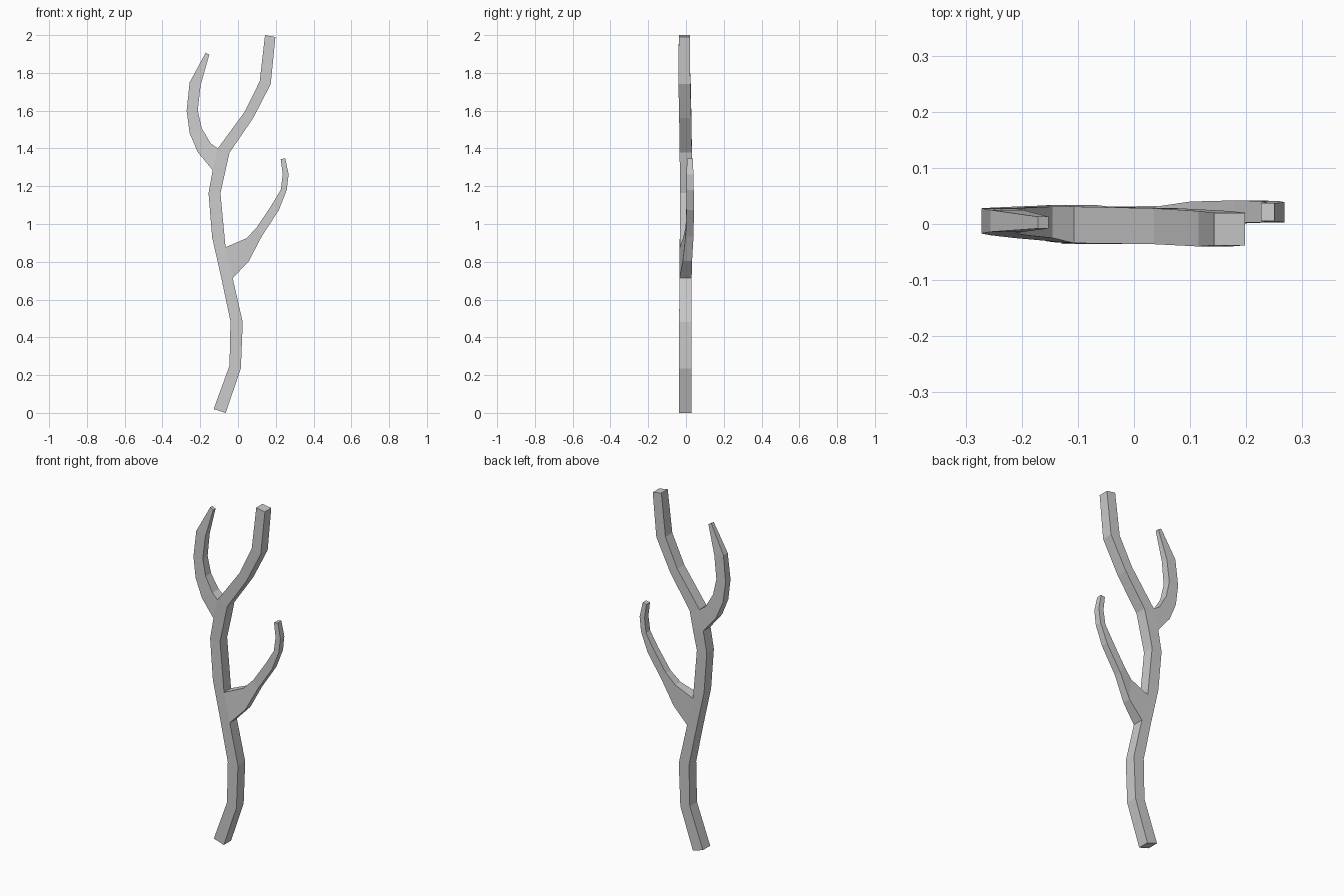
import bpy
import bmesh

bm = bmesh.new()


def ring(xl, zl, xr, zr, y0, y1):
    # four-sided section: left and right edge points, front and back depth
    return [bm.verts.new(p) for p in ((xl, y0, zl), (xr, y0, zr), (xr, y1, zr), (xl, y1, zl))]


def loft(rings, skip=()):
    # skip holds (segment, side) openings where branches grow; side 1 = right, 3 = left
    for i, (a, b) in enumerate(zip(rings, rings[1:])):
        for s in range(4):
            if (i, s) not in skip:
                t = (s + 1) % 4
                bm.faces.new((a[s], a[t], b[t], b[s]))
    bm.faces.new(rings[-1])


# Main stem
stem = [ring(*r) for r in (
    (-.129, .02, -.065, 0, -.036, .03),
    (-.045, .25, .015, .235, -.036, .03),
    (-.04, .485, .025, .48, -.036, .03),
    (-.09, .722, -.028, .713, -.035, .03),
    (-.137, .93, -.066, .877, -.033, .031),
    (-.156, 1.163, -.093, 1.163, -.031, .034),
    (-.134, 1.285, -.069, 1.27, -.032, .034),
    (-.107, 1.4, -.045, 1.378, -.034, .031),
    (.036, 1.595, .08, 1.56, -.036, .028),
    (.115, 1.756, .173, 1.74, -.04, .023),
    (.143, 2.0, .198, 1.99, -.038, .02),
)]
loft(stem, skip={(3, 1), (6, 3)})
bm.faces.new(stem[0][::-1])

# Right branch, from the opening in the stem's right side
lo, hi = stem[3], stem[4]
loft([[hi[1], lo[1], lo[2], hi[2]]] + [ring(*r) for r in (
    (.046, .925, .057, .803, -.016, .032),
    (.1, .983, .126, .935, -.002, .04),
    (.178, 1.1, .216, 1.073, .002, .042),
    (.226, 1.18, .258, 1.18, .003, .041),
    (.237, 1.263, .268, 1.263, .003, .039),
    (.226, 1.343, .25, 1.348, .005, .037),
)])

# Left branch, from the opening in the stem's left side
lo, hi = stem[6], stem[7]
loft([[lo[0], hi[0], hi[3], lo[3]]] + [ring(*r) for r in (
    (-.213, 1.38, -.145, 1.427, -.025, .031),
    (-.256, 1.48, -.192, 1.507, -.02, .029),
    (-.272, 1.6, -.213, 1.602, -.017, .028),
    (-.256, 1.75, -.198, 1.735, -.014, .025),
    (-.171, 1.907, -.152, 1.896, -.008, .013),
)])

bmesh.ops.recalc_face_normals(bm, faces=bm.faces)
mesh = bpy.data.meshes.new("forked_branch")
bm.to_mesh(mesh)
bm.free()
obj = bpy.data.objects.new("forked_branch", mesh)
bpy.context.collection.objects.link(obj)
